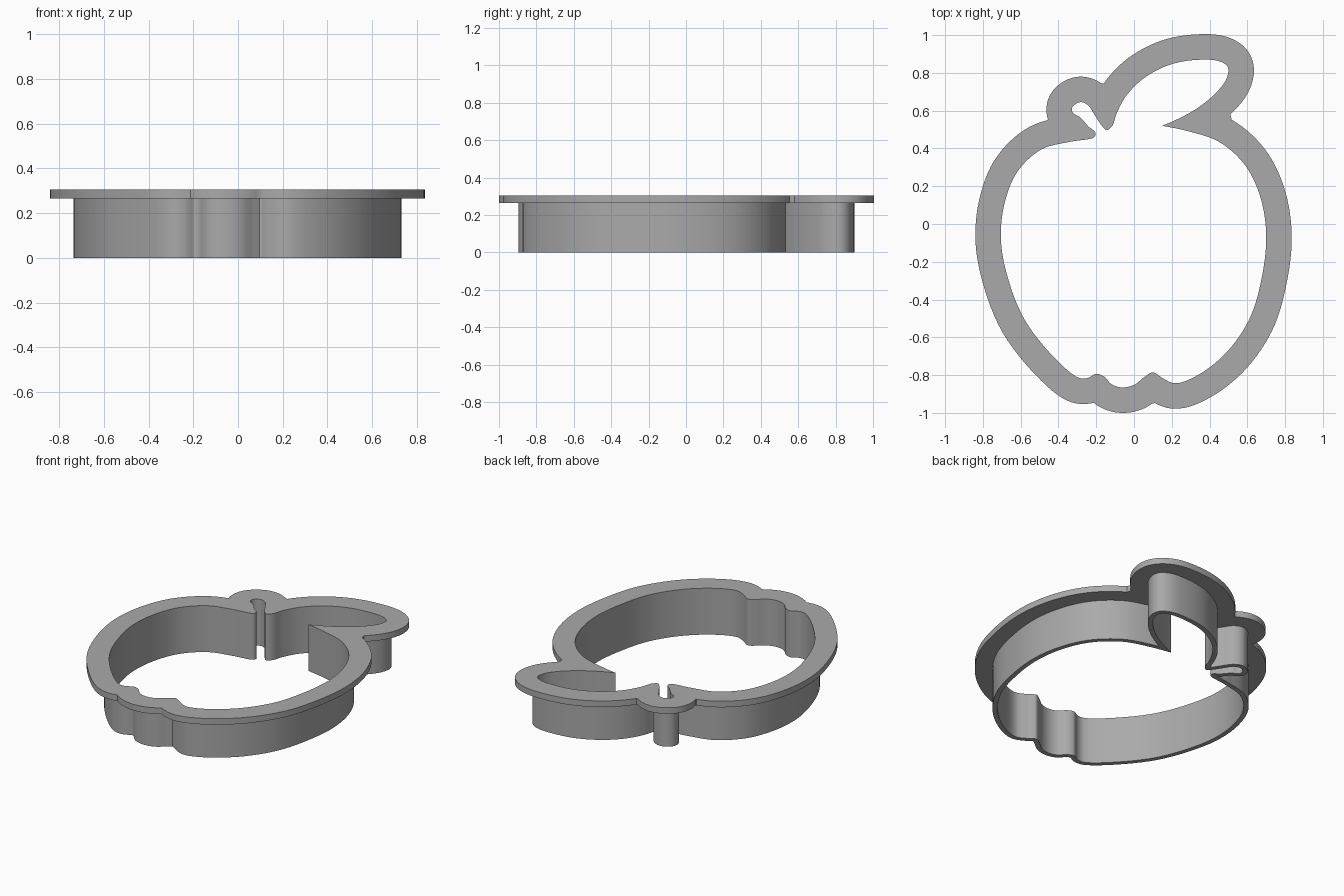
import bpy, bmesh, math
from mathutils import Vector
from mathutils.geometry import intersect_point_line

cube = bpy.data.objects.get("Cube")
if cube:
    bpy.data.objects.remove(cube, do_unlink=True)

WALL, RIM = 0.03, 0.135             # outward offsets from the inner outline
RIM_BOTTOM, TOP = 0.265, 0.305

# Inner outline, counter-clockwise, as smooth runs that meet at sharp corners
LEAF_TIP = (0.15, 0.52)
leaf_stem_body = [
    LEAF_TIP, (0.23, 0.555), (0.33, 0.61), (0.43, 0.69), (0.49, 0.77), (0.497, 0.83),
    (0.45, 0.862), (0.32, 0.868), (0.18, 0.84), (0.05, 0.77), (-0.04, 0.68),
    (-0.09, 0.59), (-0.115, 0.52), (-0.145, 0.497), (-0.17, 0.52), (-0.21, 0.58),
    (-0.245, 0.63), (-0.285, 0.645), (-0.325, 0.62), (-0.325, 0.59), (-0.285, 0.565),
    (-0.24, 0.515), (-0.205, 0.485), (-0.21, 0.46),
    (-0.34, 0.435), (-0.49, 0.395), (-0.615, 0.28), (-0.68, 0.13), (-0.705, -0.055),
    (-0.68, -0.24), (-0.58, -0.505), (-0.395, -0.735), (-0.29, -0.815),
    (-0.245, -0.815), (-0.2, -0.793), (-0.155, -0.81), (-0.12, -0.848),
    (-0.065, -0.865), (0.0, -0.852), (0.055, -0.81), (0.1, -0.785), (0.15, -0.815),
    (0.215, -0.843), (0.32, -0.81), (0.48, -0.69), (0.61, -0.505), (0.675, -0.29),
    (0.7, -0.055), (0.665, 0.155), (0.585, 0.315), (0.45, 0.435), (0.28, 0.493),
    LEAF_TIP]


def spline(points, steps=7):
    """Centripetal spline through an open run; the last point is left out."""
    p = [Vector(q) for q in points]
    p = [2 * p[0] - p[1]] + p + [2 * p[-1] - p[-2]]
    out = []
    for a, b, c, d in zip(p, p[1:], p[2:], p[3:]):
        t1 = (b - a).length ** 0.5
        t2 = t1 + (c - b).length ** 0.5
        t3 = t2 + (d - c).length ** 0.5
        for i in range(steps):
            t = t1 + (t2 - t1) * i / steps
            q1 = a.lerp(b, t / t1)
            q2 = b.lerp(c, (t - t1) / (t2 - t1))
            q3 = c.lerp(d, (t - t2) / (t3 - t2))
            out.append(q1.lerp(q2, t / t2).lerp(q2.lerp(q3, (t - t1) / (t3 - t1)),
                                                (t - t1) / (t2 - t1)))
    return out


def distance(q, loop):
    best = 9.0
    for a, b in zip(loop, loop[1:] + loop[:1]):
        hit, f = intersect_point_line(q, a, b)
        near = a.lerp(b, min(1, max(0, f)))
        best = min(best, (q - near).length)
    return best


def offset(loop, d):
    """Round outward offset; points that fall inside the offset are dropped."""
    out = []
    n = len(loop)
    for i in range(n):
        a, b, c = loop[i - 1], loop[i], loop[(i + 1) % n]
        u, v = b - a, c - b
        start = math.atan2(-u.x, u.y)
        turn = math.atan2(u.x * v.y - u.y * v.x, u.dot(v))
        parts = max(1, math.ceil(abs(turn) / 0.12)) if turn > 0 else 1
        for k in range(parts):
            ang = start + turn * (k + 0.5) / parts
            q = b + d * Vector((math.cos(ang), math.sin(ang)))
            if distance(q, loop) > d - 0.001:
                if not out or (q - out[-1]).length > 0.004:
                    out.append(q)
    return out


inner = spline(leaf_stem_body)
wall = offset(inner, WALL)
rim = offset(inner, RIM)

bm = bmesh.new()


def ring(loop, z):
    return [bm.verts.new((p.x, p.y, z)) for p in loop]


def sides(low, high):
    n = len(low)
    for i in range(n):
        j = (i + 1) % n
        bm.faces.new((low[i], low[j], high[j], high[i]))


def cap(a, b):
    edges = []
    for r in (a, b):
        for u, v in zip(r, r[1:] + r[:1]):
            edges.append(bm.edges.get((u, v)) or bm.edges.new((u, v)))
    bmesh.ops.triangle_fill(bm, edges=edges, use_beauty=True)


# Cutting wall and wide grip rim as one solid
inner_low, inner_top = ring(inner, 0), ring(inner, TOP)
wall_low, wall_top = ring(wall, 0), ring(wall, RIM_BOTTOM)
rim_low, rim_top = ring(rim, RIM_BOTTOM), ring(rim, TOP)
sides(inner_low, inner_top)
sides(wall_low, wall_top)
sides(rim_low, rim_top)
cap(inner_low, wall_low)
cap(wall_top, rim_low)
cap(inner_top, rim_top)
bmesh.ops.recalc_face_normals(bm, faces=bm.faces)

mesh = bpy.data.meshes.new("fruit_cutter")
bm.to_mesh(mesh)
bm.free()
cutter = bpy.data.objects.new("fruit_cutter", mesh)
bpy.context.collection.objects.link(cutter)

# Plain grey plastic
grey = bpy.data.materials.new("grey_plastic")
grey.use_nodes = True
colour = (0.4, 0.4, 0.4, 1)
grey.diffuse_color = colour
grey.node_tree.nodes["Principled BSDF"].inputs["Base Color"].default_value = colour
mesh.materials.append(grey)

bpy.ops.object.select_all(action='DESELECT')
cutter.select_set(True)
bpy.context.view_layer.objects.active = cutter
bpy.ops.object.shade_smooth_by_angle(angle=math.radians(30))
